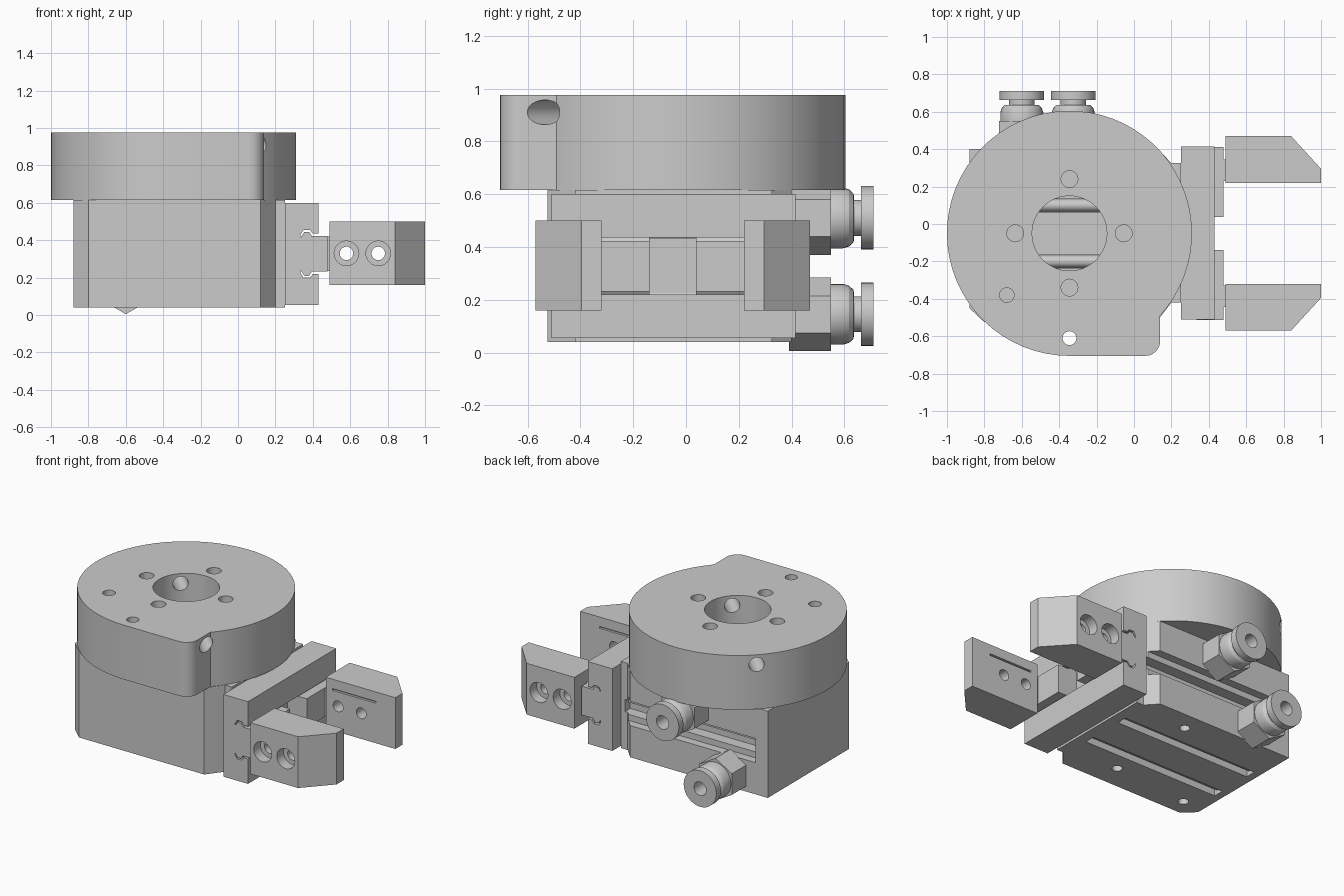
import bpy, bmesh, math
from mathutils import Vector, Matrix

if "Cube" in bpy.data.objects:
    bpy.data.objects.remove(bpy.data.objects["Cube"])

CX, CY = -0.345, -0.05        # axis of the round plate, also the mirror line in y


def finish(name, bm, smooth=True):
    bmesh.ops.recalc_face_normals(bm, faces=bm.faces)
    me = bpy.data.meshes.new(name)
    bm.to_mesh(me)
    bm.free()
    ob = bpy.data.objects.new(name, me)
    bpy.context.collection.objects.link(ob)
    return ob


def prism(name, pts, axis, lo, hi):
    """Extrude a 2D profile: axis z uses (x, y), axis y uses (x, z)."""
    bm = bmesh.new()
    put = (lambda p: (p[0], p[1], lo)) if axis == 'z' else (lambda p: (p[0], lo, p[1]))
    face = bm.faces.new([bm.verts.new(put(p)) for p in pts])
    new = bmesh.ops.extrude_face_region(bm, geom=[face])['geom']
    step = (0, 0, hi - lo) if axis == 'z' else (0, hi - lo, 0)
    bmesh.ops.translate(bm, vec=step, verts=[v for v in new if isinstance(v, bmesh.types.BMVert)])
    return finish(name, bm)


def box(name, x0, x1, y0, y1, z0, z1):
    return prism(name, [(x0, y0), (x1, y0), (x1, y1), (x0, y1)], 'z', z0, z1)


def rod(name, a, b, r, n=24):
    a, b = Vector(a), Vector(b)
    bm = bmesh.new()
    rot = (b - a).to_track_quat('Z', 'Y').to_matrix().to_4x4()
    bmesh.ops.create_cone(bm, cap_ends=True, segments=n, radius1=r, radius2=r,
                          depth=(b - a).length, matrix=Matrix.Translation((a + b) / 2) @ rot)
    return finish(name, bm)


def lathe_y(name, prof, x, z, n=32):
    """Spin a closed (radius, y) profile around a line along y."""
    bm = bmesh.new()
    rings = [[bm.verts.new((x + r * math.cos(2 * math.pi * i / n), y,
                            z + r * math.sin(2 * math.pi * i / n))) for i in range(n)]
             for r, y in prof]
    for a, b in zip(rings, rings[1:]):
        for i in range(n):
            j = (i + 1) % n
            bm.faces.new((a[i], a[j], b[j], b[i]))
    bm.faces.new(rings[0])
    bm.faces.new(rings[-1])
    return finish(name, bm)


def cut(ob, cutters):
    bpy.context.view_layer.objects.active = ob
    for c in cutters:
        c.hide_render = True
        m = ob.modifiers.new('cut', 'BOOLEAN')
        m.operation, m.solver, m.object = 'DIFFERENCE', 'EXACT', c
        bpy.ops.object.modifier_apply(modifier=m.name)
        bpy.data.objects.remove(c, do_unlink=True)


def arc(cx, cy, r, a0, a1, n):
    return [(cx + r * math.cos(math.radians(a0 + (a1 - a0) * i / n)),
             cy + r * math.sin(math.radians(a0 + (a1 - a0) * i / n))) for i in range(n + 1)]


# round mounting plate with a squared-off corner lug
R = 0.655
meet = -math.degrees(math.acos((0.14 - CX) / R))
outline = arc(CX, CY, R, meet, 270, 56) + arc(0.06, -0.625, 0.08, -90, 0, 6)
plate = prism('mounting_plate', outline, 'z', 0.615, 0.975)
holes = [rod('c', (CX, CY, 0.5), (CX, CY, 1.1), 0.2, 48)]
spots = [(CX + 0.29, CY, 0.045), (CX - 0.29, CY, 0.045), (CX, CY + 0.29, 0.045),
         (CX, CY - 0.29, 0.045), (-0.68, -0.38, 0.039), (CX, -0.61, 0.037)]
holes += [rod('c', (x, y, 0.5), (x, y, 1.1), r) for x, y, r in spots]
holes.append(rod('c', (CX - 0.6, CY + 0.6, 0.91), (CX + 0.6, CY - 0.6, 0.91), 0.047))
cut(plate, holes)

# gripper body with chamfered corners
body = prism('body', [(-0.88, -0.45), (-0.80, -0.525), (0.12, -0.525), (0.20, -0.42), (0.25, -0.42),
                      (0.25, 0.325), (0.20, 0.325), (0.13, 0.40), (-0.88, 0.40)], 'z', 0.04, 0.615)
cuts = []
for y in (CY + 0.15, CY - 0.15):          # long slots along bottom and top
    cuts += [box('c', -0.83, 0.18, y - 0.035, y + 0.035, 0.0, 0.11),
             box('c', -0.83, 0.18, y - 0.035, y + 0.035, 0.545, 0.7)]
cuts += [box('c', -0.79, 0.3, 0.345, 0.5, 0.25, 0.41),     # stepped slot in the back
         box('c', -0.77, 0.22, 0.27, 0.36, 0.29, 0.37)]
cuts += [rod('c', (x, y, -0.1), (x, y, 0.16), 0.032)
         for x, y in ((-0.17, -0.36), (-0.17, 0.27), (-0.73, -0.41))]
cut(body, cuts)
for y in (CY + 0.15, CY - 0.15):          # rods lying in the slots
    for z in (0.10, 0.555):
        rod('slot_rod', (-0.83, y, z), (0.18, y, z), 0.033, 20)

# cross rail with an undercut guide slot
lower = [(0.25, 0.055), (0.43, 0.055), (0.43, 0.22), (0.40, 0.22), (0.385, 0.20),
         (0.35, 0.20), (0.335, 0.225)]
rail_profile = lower + [(x, 0.655 - z) for x, z in reversed(lower)]
prism('guide_rail', rail_profile, 'y', -0.51, 0.415)

# sliding carriers and gripper jaws, mirrored across y
half = [(0.335, 0.24), (0.355, 0.21), (0.38, 0.21), (0.395, 0.232), (0.478, 0.232)]
carrier_profile = half + [(x, 0.655 - z) for x, z in reversed(half)]
for side, tag in ((1, 'back'), (-1, 'front')):
    def my(y):
        return CY + side * (y - CY)

    def span(a, b):
        return sorted((my(a), my(b)))

    prism(tag + '_carrier', carrier_profile, 'y', *span(0.038, 0.412))
    box(tag + '_carrier_neck', 0.47, 0.492, *span(0.23, 0.345), 0.235, 0.42)
    jaw = prism(tag + '_jaw', [(x, my(y)) for x, y in ((0.49, 0.22), (1.0, 0.22), (1.0, 0.295),
                                                      (0.84, 0.47), (0.49, 0.47))], 'z', 0.16, 0.5)
    cuts = [box('c', 0.54, 0.86, *span(0.15, 0.235), 0.425, 0.437)]
    for x in (0.58, 0.75):
        cuts += [rod('c', (x, my(0.1), 0.33), (x, my(0.6), 0.33), 0.036),
                 rod('c', (x, my(0.40), 0.33), (x, my(0.6), 0.33), 0.066)]
    cut(jaw, cuts)

# two push-in air fittings on the back
collar = [(0.10, 0.53), (0.115, 0.55), (0.115, 0.595), (0.108, 0.618), (0.092, 0.635), (0.068, 0.637),
          (0.068, 0.663), (0.12, 0.663), (0.12, 0.71), (0.045, 0.71), (0.045, 0.56)]
for x, z, tag in ((-0.6, 0.145, 'lower'), (-0.325, 0.51, 'upper')):
    prism(tag + '_fitting_nut', [(x + 0.14 * math.sin(math.pi * k / 3), z + 0.14 * math.cos(math.pi * k / 3))
                                 for k in range(6)], 'y', 0.39, 0.55)
    lathe_y(tag + '_fitting_collar', collar, x, z)

# smooth round walls, keep hard edges
for ob in bpy.context.scene.objects:
    ob.select_set(True)
    bpy.context.view_layer.objects.active = ob
bpy.ops.object.shade_smooth_by_angle(angle=math.radians(25))
